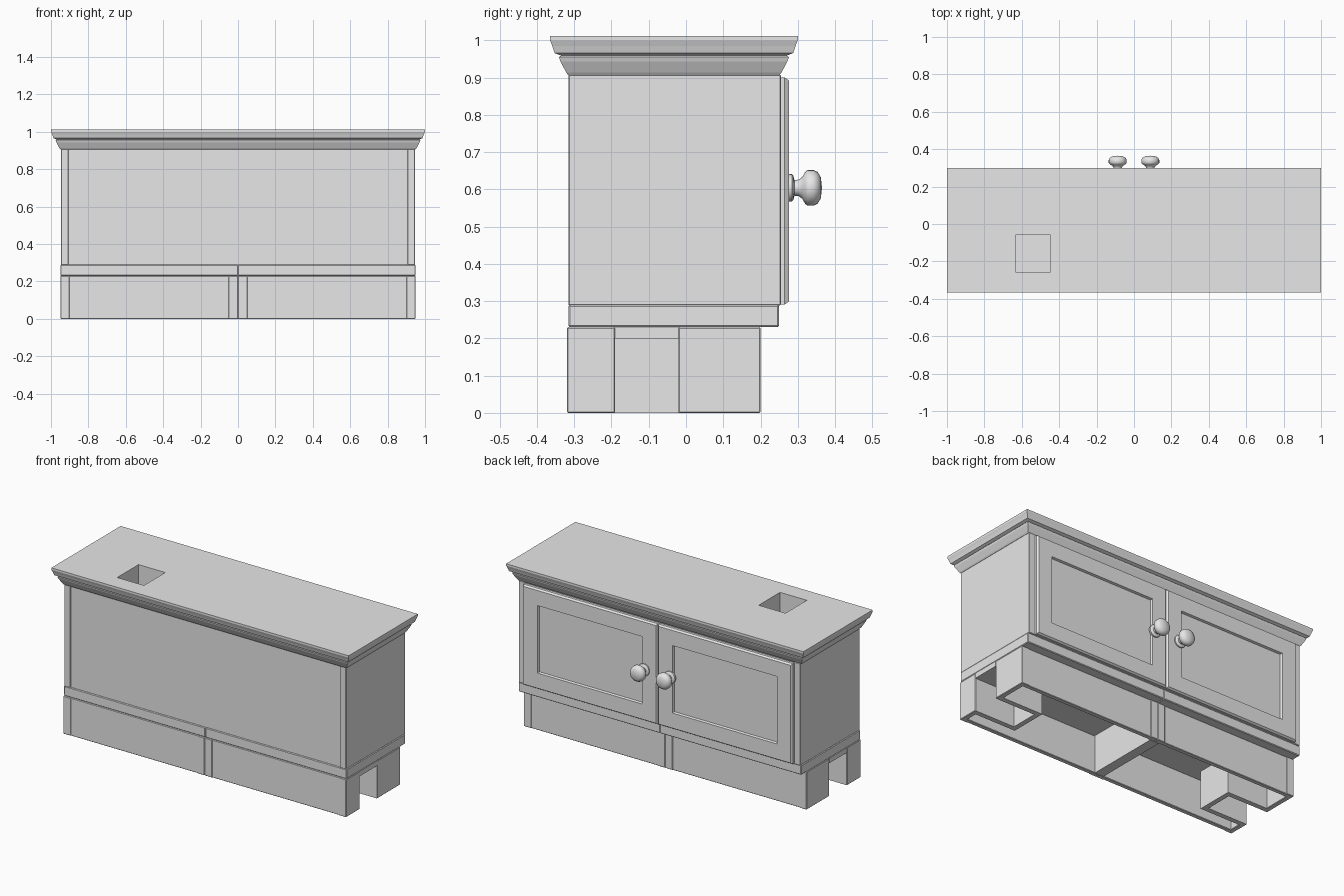
import bpy, bmesh, math
from mathutils import Matrix

cube = bpy.data.objects.get("Cube")
if cube:
    bpy.data.objects.remove(cube, do_unlink=True)

paint = bpy.data.materials.new("pale grey paint")
paint.use_nodes = True
paint.diffuse_color = (0.8, 0.8, 0.8, 1)
paint.node_tree.nodes["Principled BSDF"].inputs["Base Color"].default_value = (0.8, 0.8, 0.8, 1)


def finish(name, bm):
    bmesh.ops.recalc_face_normals(bm, faces=bm.faces[:])
    mesh = bpy.data.meshes.new(name)
    bm.to_mesh(mesh)
    bm.free()
    mesh.materials.append(paint)
    obj = bpy.data.objects.new(name, mesh)
    bpy.context.collection.objects.link(obj)
    return obj


def box_mesh(x, y, z):
    bm = bmesh.new()
    bmesh.ops.create_cube(bm, size=1)
    for v in bm.verts:
        for i, (lo, hi) in enumerate((sorted(x), sorted(y), sorted(z))):
            v.co[i] = hi if v.co[i] > 0 else lo
    return bm


def box(name, x, y, z, bevel=0.0):
    bm = box_mesh(x, y, z)
    if bevel:
        bmesh.ops.bevel(bm, geom=bm.edges[:], offset=bevel, segments=1, affect='EDGES')
    return finish(name, bm)


def smooth(obj, degrees=35):
    bpy.ops.object.select_all(action='DESELECT')
    obj.select_set(True)
    bpy.context.view_layer.objects.active = obj
    bpy.ops.object.shade_smooth_by_angle(angle=math.radians(degrees))


# Cabinet carcass
BODY = (0.288, 0.908)
box("cabinet_body", (-0.94, 0.94), (-0.309, 0.25), BODY)

# Worktop with stepped cornice: (outward offset, height)
cornice = [(0, 0.905), (0.006, 0.913), (0.022, 0.943), (0.026, 0.955), (0.02, 0.959),
           (0.038, 0.966), (0.044, 0.985), (0.05, 1.0), (0.05, 1.012)]
bm = bmesh.new()
rings = []
for o, z in cornice:
    a, f, b = 0.949 + o, -0.315 - o, 0.25 + o
    rings.append([bm.verts.new(p) for p in ((-a, f, z), (a, f, z), (a, b, z), (-a, b, z))])
for low, high in zip(rings, rings[1:]):
    for i in range(4):
        j = (i + 1) % 4
        bm.faces.new((low[i], low[j], high[j], high[i]))
bm.faces.new(rings[0][::-1])
bm.faces.new(rings[-1])
worktop = finish("worktop", bm)

# Square well sunk through the worktop into the body
HOLE = ((-0.63, -0.45), (-0.26, -0.055))
cutter = box("well_cutter", *HOLE, (0.89, 1.1))
cutter.hide_render = True
cutter.hide_set(True)
for part in (worktop, bpy.data.objects["cabinet_body"]):
    cut = part.modifiers.new("well", 'BOOLEAN')
    cut.operation = 'DIFFERENCE'
    cut.solver = 'EXACT'
    cut.object = cutter

# Doors: raised frame, chamfered rim, sunken centre panel
def door(name, x):
    bm = box_mesh(x, (0.245, 0.265), (0.291, 0.9))
    bm.normal_update()
    face = max(bm.faces, key=lambda f: f.normal.y)
    for thickness, depth in ((0.011, 0.011), (0.13, 0), (0.006, -0.013)):
        bmesh.ops.inset_region(bm, faces=[face], thickness=thickness, depth=depth)
    smooth(finish(name, bm), 30)


# Door knobs, turned around the y axis: (radius, y)
knob = [(0, 0.27), (0.036, 0.272), (0.037, 0.284), (0.033, 0.288), (0.021, 0.291),
        (0.022, 0.302), (0.029, 0.312), (0.043, 0.32), (0.048, 0.327), (0.048, 0.342),
        (0.043, 0.353), (0.028, 0.362), (0, 0.365)]


def turned_knob(name, x, z):
    bm = bmesh.new()
    verts = [bm.verts.new((r, y, 0)) for r, y in knob]
    edges = [bm.edges.new(pair) for pair in zip(verts, verts[1:])]
    bmesh.ops.spin(bm, geom=verts + edges, cent=(0, 0, 0), axis=(0, 1, 0),
                   angle=math.tau, steps=24)
    bmesh.ops.remove_doubles(bm, verts=bm.verts[:], dist=0.0005)
    bmesh.ops.transform(bm, matrix=Matrix.Translation((x, 0, z)), verts=bm.verts[:])
    smooth(finish(name, bm), 40)


FRONT, BACK, TOP = -0.32, 0.2, 0.23
NOTCH = (-0.19, -0.02)
T = 0.03

for side, s in (("left", 1), ("right", -1)):
    def part(name, x, y, z, bevel=0.003):
        box(f"{side}_{name}", (s * x[0], s * x[1]), y, z, bevel)

    # Cabinet corner stiles, side skin and door
    part("front_stile", (0.905, 0.947), (-0.316, -0.28), BODY)
    part("side_panel", (0.92, 0.947), (-0.316, 0.254), BODY)
    part("back_stile", (0.905, 0.947), (0.22, 0.255), BODY)
    door(f"{side}_door", (s * 0.002, s * 0.905))
    turned_knob(f"{side}_knob", s * 0.087, 0.604)

    # Moulding band between cabinet and plinth
    part("band", (0, 0.95), (-0.315, 0.25), (TOP, 0.29), 0.004)

    # Hollow plinth: boards, stiles and centre divider
    for place, outer, d in (("front", FRONT, 1), ("back", BACK, -1)):
        part(f"plinth_{place}_board", (0.04, 0.91), (outer + d * 0.003, outer + d * T), (0, TOP))
        part(f"plinth_{place}_inner_stile", (0, 0.05), (outer, outer + d * T), (0, TOP))
        part(f"plinth_{place}_outer_stile", (0.9, 0.95), (outer, outer + d * T), (0, TOP))
    part("plinth_divider", (0, T), (FRONT + T, BACK - T), (0, TOP), 0)

    # Plinth end with a notch opening into a walled recess
    part("plinth_end_front", (0.92, 0.95), (FRONT, NOTCH[0]), (0, TOP))
    part("plinth_end_back", (0.92, 0.95), (NOTCH[1], BACK), (0, TOP))
    part("recess_roof", (0.66, 0.95), NOTCH, (0.2, TOP), 0)
    part("recess_front_wall", (0.66, 0.947), (NOTCH[0] - T, NOTCH[0]), (0, TOP), 0)
    part("recess_back_wall", (0.66, 0.947), (NOTCH[1], NOTCH[1] + T), (0, TOP), 0)
    part("recess_inner_wall", (0.65, 0.68), (NOTCH[0] - T, NOTCH[1] + T), (0, TOP), 0)
